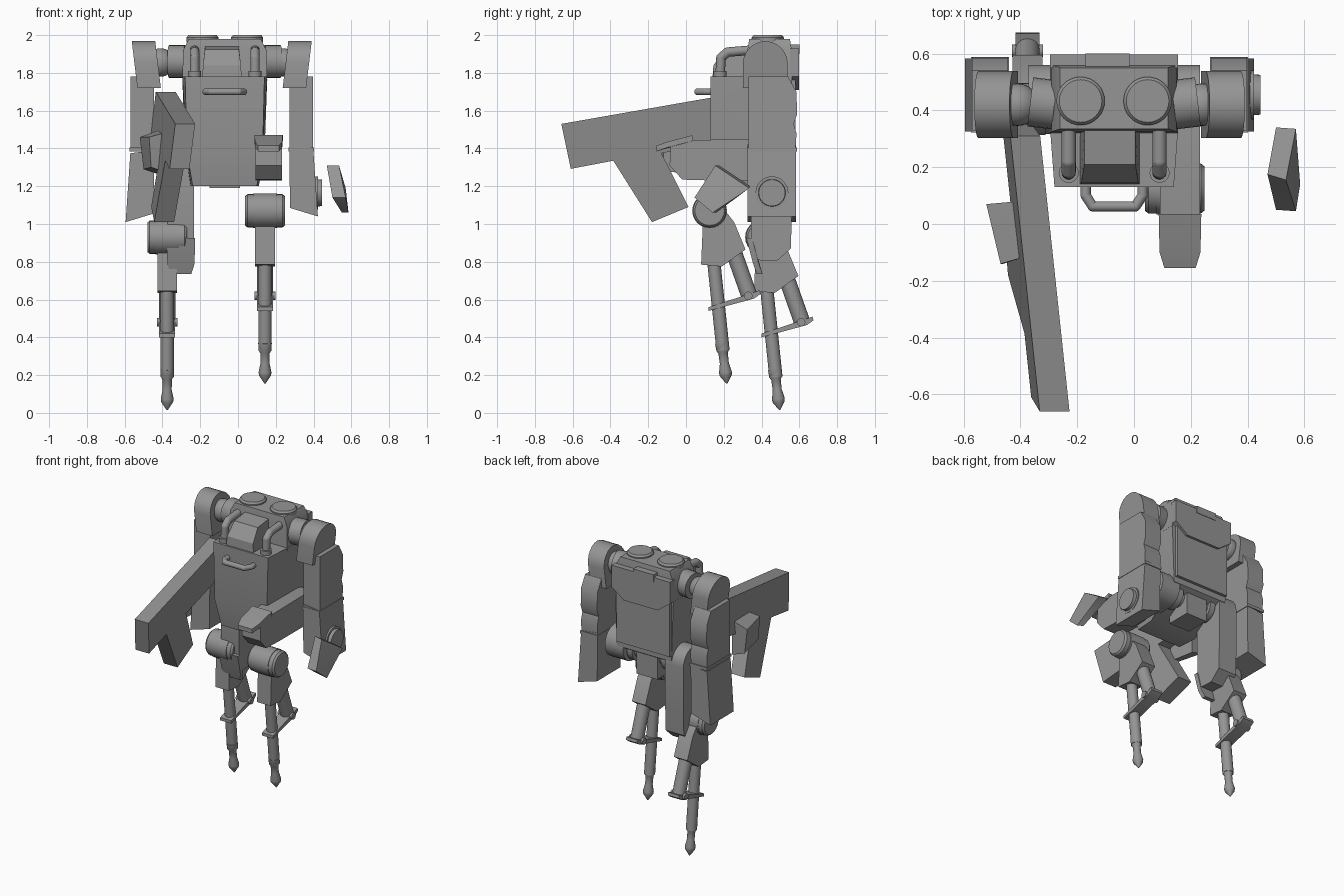
import bpy, bmesh, math
from itertools import product
from mathutils import Vector

if "Cube" in bpy.data.objects:
    bpy.data.objects.remove(bpy.data.objects["Cube"])

GREY = (0.3, 0.3, 0.3, 1)
mat = bpy.data.materials.new("plain_grey")
mat.use_nodes = True
mat.diffuse_color = GREY
mat.node_tree.nodes["Principled BSDF"].inputs["Base Color"].default_value = GREY
parts = []


def finish(name, bm):
    bmesh.ops.recalc_face_normals(bm, faces=bm.faces)
    me = bpy.data.meshes.new(name)
    bm.to_mesh(me)
    bm.free()
    me.materials.append(mat)
    ob = bpy.data.objects.new(name, me)
    bpy.context.collection.objects.link(ob)
    parts.append(ob)
    return ob


def hull(name, pts):
    bm = bmesh.new()
    for p in pts:
        bm.verts.new(p)
    bmesh.ops.convex_hull(bm, input=bm.verts)
    bmesh.ops.dissolve_limit(bm, angle_limit=0.02, verts=bm.verts, edges=bm.edges)
    return finish(name, bm)


def box(name, xs, ys, zs):
    return hull(name, product(xs, ys, zs))


def prism(name, profile, x0, x1, shear=lambda y, z: 0):
    """Extrude a (y, z) outline from x0 to x1, sliding x by shear."""
    bm = bmesh.new()
    a, b = [[bm.verts.new((x + shear(y, z), y, z)) for y, z in profile] for x in (x0, x1)]
    bm.faces.new(a)
    bm.faces.new(b[::-1])
    for i in range(len(a)):
        j = (i + 1) % len(a)
        bm.faces.new((a[j], a[i], b[i], b[j]))
    return finish(name, bm)


def lathe(name, a, b, prof, n=24):
    """Rings of (distance fraction, radius) along the axis a to b."""
    a, b = Vector(a), Vector(b)
    q = (b - a).to_track_quat("Z", "Y")
    bm = bmesh.new()
    rings = []
    for t, r in prof:
        rings.append([bm.verts.new(a.lerp(b, t) + q @ Vector((r * math.cos(k), r * math.sin(k), 0)))
                      for k in (2 * math.pi * i / n for i in range(n))])
    for lo, hi in zip(rings, rings[1:]):
        for i in range(n):
            bm.faces.new((lo[i], lo[(i + 1) % n], hi[(i + 1) % n], hi[i]))
    bm.faces.new(rings[0])
    bm.faces.new(rings[-1])
    return finish(name, bm)


def rod(name, a, b, r):
    return lathe(name, a, b, [(0, r), (1, r)])


def ball(name, c, r):
    bm = bmesh.new()
    bmesh.ops.create_uvsphere(bm, u_segments=24, v_segments=14, radius=r)
    bmesh.ops.translate(bm, verts=bm.verts, vec=c)
    return finish(name, bm)


def tube(name, pts, r):
    """A bent pipe with ball-rounded corners."""
    for i, (a, b) in enumerate(zip(pts, pts[1:])):
        rod(f"{name}_{i}", a, b, r)
    for i, p in enumerate(pts[1:-1]):
        ball(f"{name}_bend_{i}", p, r)


def arc(cy, cz, r, a0, a1, n=12):
    return [(cy + r * math.cos(math.radians(a0 + (a1 - a0) * i / n)),
             cz + r * math.sin(math.radians(a0 + (a1 - a0) * i / n))) for i in range(n + 1)]


MID = -0.07   # body centre line

# Torso
hull("chest", [(MID + s * x, y, z) for s in (-1, 1) for x, y, z in (
    (.21, .13, 1.78), (.225, .33, 1.78), (.225, .56, 1.78), (.2, .13, 1.38),
    (.17, .16, 1.2), (.18, .3, 1.2), (.21, .56, 1.36))])
hull("upper_torso", [(MID + s * x, y, z) for s in (-1, 1) for x, y, z in (
    (.225, .32, 1.76), (.225, .56, 1.76), (.22, .325, 1.92), (.22, .56, 1.92),
    (.19, .335, 1.98), (.19, .55, 1.98))])
box("back_panel", (-.28, .13), (.54, .58), (1.4, 1.78))
hull("back_flap", [(MID + s * x, y, z) for s in (-1, 1) for y in (.55, .597)
                   for x, z in ((.225, 1.93), (.225, 1.78), (.17, 1.77), (.13, 1.71))])
box("back_latch", (-.17, -.015), (.54, .6), (1.9, 1.95))
hull("head", [(MID - .015 + s * x, y, z) for s in (-1, 1) for x, y, z in (
    (.105, .14, 1.77), (.105, .33, 1.77), (.1, .145, 1.84), (.09, .21, 1.925), (.09, .33, 1.94))])
for s in (-1, 1):
    x = MID + s * .118
    lathe("top_vent", (x, .433, 1.96), (x, .433, 2), [(0, .085), (.7, .085), (1, .075)], 32)
    x = MID + s * .16
    tube("chest_pipe", [(x, .34, 1.92), (x, .22, 1.91), (x, .185, 1.88), (x, .18, 1.77)], .025)
    rod("pipe_collar", (x, .18, 1.77), (x, .18, 1.81), .035)
tube("chest_handle", [(MID + x, y, 1.7) for x, y in
                      ((-.1, .15), (-.1, .1), (-.075, .062), (.075, .062), (.1, .1), (.1, .15))], .018)

# Pelvis
box("pelvis", (MID - .08, MID + .08), (.36, .53), (1.19, 1.42))
for s in (-1, 1):
    rod("hip_axle", (MID + s * .06, .45, 1.33), (MID + s * .18, .45, 1.33), .06)
    rod("hip_disc", (MID + s * .11, .45, 1.33), (MID + s * .15, .45, 1.33), .085)


# Arms
def arm(side, c, drop, joint):
    pad = arc(.42, 1.85, .118, 0, 180) + [(.302, 1.72), (.538, 1.72)]
    prism("shoulder_pad", pad, c - .062 - side * .022, c + .062 - side * .022,
          lambda y, z: side * .12 * (z - 1.84))
    upper = [(.33, 1.78), (.54, 1.78), (.585, 1.7), (.588, 1.58), (.57, 1.53),
             (.585, 1.48), (.58, 1.4), (.33, 1.4)]
    prism("upper_arm", upper, c - .063, c + .063)
    hull("forearm", [(c + side * x, y, z - drop) for y in (.325, .583) for x, z in (
        (-.063, 1.42), (.063, 1.405), (-.06, 1.085), (.088, 1.04))])
    box("elbow_band", (c - .067, c + .067), (.322, .588), (1.385, 1.405))
    start = MID + side * .21
    rod("shoulder_socket", (start, .42, 1.86), (start + side * .085, .43, 1.86), .087)
    ball("shoulder_ball", (joint, .42, 1.855), .075)
    rod("shoulder_axle", (start, .42, 1.86), (c, .42, 1.85), .05)


arm(1, .335, 0, .24)
arm(-1, -.507, .03, -.41)
lathe("forearm_disc", (.37, .455, 1.165), (.445, .455, 1.165),
      [(0, .087), (.7, .087), (.7, .072), (1, .07)], 32)
hull("loose_guard", [(.47, .175, 1.31), (.535, .155, 1.31), (.5, .34, 1.2), (.57, .335, 1.19),
                     (.55, .16, 1.06), (.585, .14, 1.06), (.5, .05, 1.14), (.57, .045, 1.14)])


# Hand-held blaster
def lean(y, z):
    return -.124 * (y + .66) + .1 * (z - 1.5)


prism("blaster", [(-.66, 1.53), (.31, 1.7), (.35, 1.46), (-.13, 1.375), (.013, 1.09),
                  (-.18, 1.01), (-.385, 1.335), (-.61, 1.292)], -.335, -.23, lean)
hull("blaster_side_grip", [(x, y, z) for x, y, z in (
    (-.52, .07, 1.46), (-.5, .07, 1.29), (-.41, .08, 1.5), (-.41, .08, 1.26),
    (-.47, -.14, 1.46), (-.46, -.14, 1.3), (-.4, -.12, 1.48), (-.4, -.12, 1.28))])


# Legs: thighs share one outline, turned about the hip
def thigh(side, place):
    c = MID + side * .232
    outline = arc(0, 0, .11, 90, 270) + [(.3, -.11), (.47, -.105), (.537, -.03), (.53, .09), (.4, .105)]
    prism("thigh", [place(u, w) for u, w in outline], c - .07, c + .07)
    hull("knee_plate", [(c + s * x, *place(u, w + t)) for s in (-1, 1) for t in (0, -.03)
                        for x, u, w in ((.055, .605, .075), (.072, .55, .095), (.075, .415, .13))])


thigh(1, lambda u, w: (.45 - u, 1.34 + w))
thigh(-1, lambda u, w: (.45 - w, 1.34 - u))


def lower_leg(cx, dy, dz):
    def p(x, y, z):
        return (cx + x, y + dy, z + dz)
    lathe("knee", p(-.105, .125, 1.07), p(.105, .125, 1.07),
          [(0, .078), (.06, .088), (.2, .088), (.2, .092), (.8, .092), (.8, .088), (.94, .088), (1, .078)])
    prism("shin_block", [(y + dy, z + dz) for y, z in (
        (.09, 1.02), (.2, 1.08), (.255, 1.01), (.315, .865), (.19, .775), (.08, .785))], cx - .052, cx + .052)
    rod("shin_rod", p(0, .145, .82), p(0, .196, .33), .035)
    rod("piston", p(0, .25, .86), p(0, .335, .62), .043)
    prism("ankle_link", [(y + dy, z + dz) for y, z in (
        (.12, .54), (.36, .605), (.395, .63), (.39, .65), (.35, .635), (.12, .56))], cx - .042, cx + .042)
    rod("ankle_pin", p(-.055, .33, .62), p(.055, .33, .62), .022)
    lathe("foot_spike", p(0, .19, .37), p(0, .216, .155),
          [(0, .036), (.18, .034), (.25, .025), (.5, .024), (.72, .034), (.8, .032), (1, .003)])


lower_leg(.143, 0, 0)
lower_leg(-.375, .28, -.14)

# Smooth round parts, keep hard edges
for ob in parts:
    ob.select_set(True)
bpy.context.view_layer.objects.active = parts[0]
bpy.ops.object.shade_smooth_by_angle(angle=math.radians(32))
